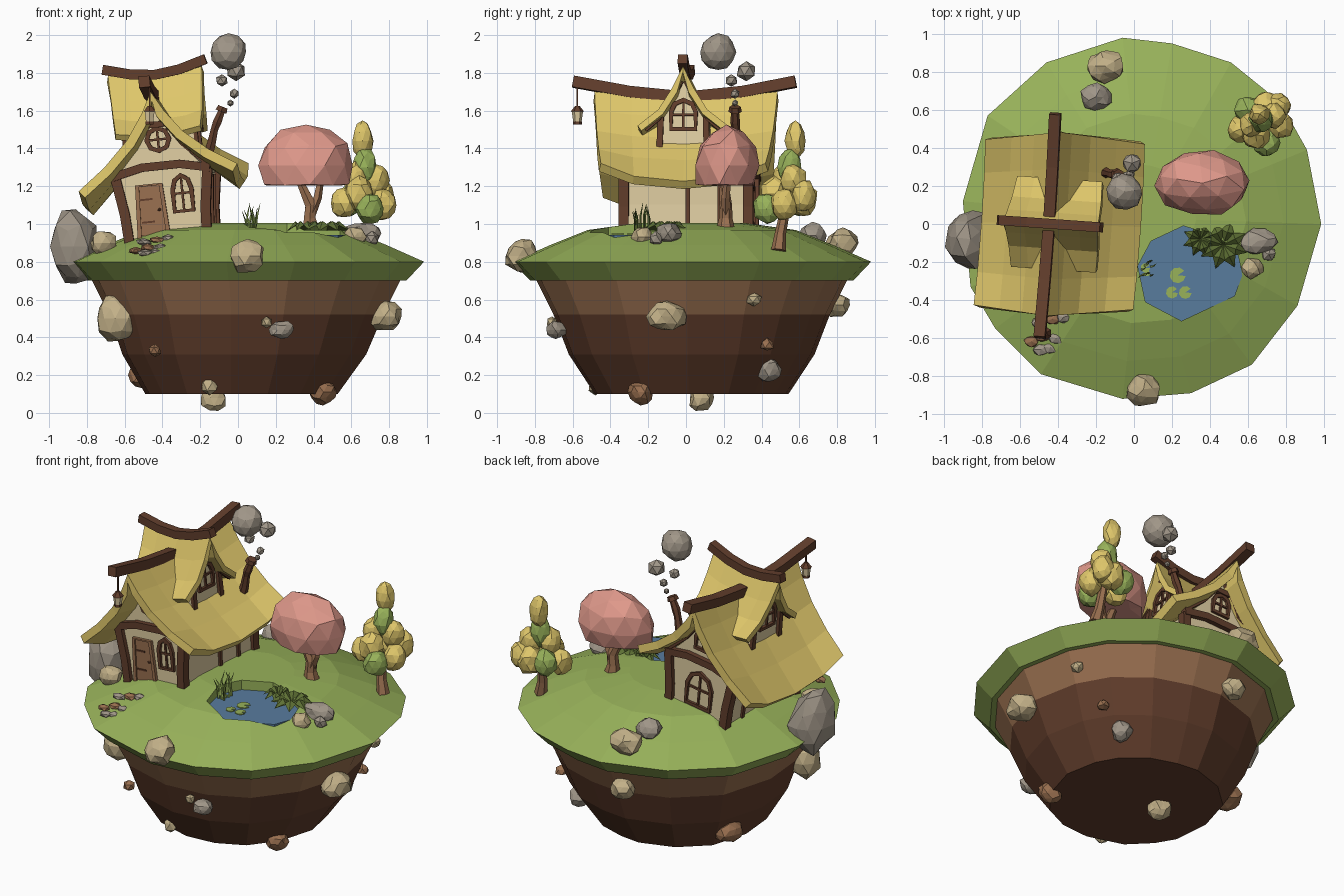
import bpy, bmesh, math, random
from mathutils import Matrix, Vector

if "Cube" in bpy.data.objects:
    bpy.data.objects.remove(bpy.data.objects["Cube"])

random.seed(4)


def mat(name, r, g, b):
    m = bpy.data.materials.new(name)
    m.diffuse_color = [((c / 255 + 0.055) / 1.055) ** 2.4 for c in (r, g, b)] + [1]
    m.use_nodes = True
    m.node_tree.nodes["Principled BSDF"].inputs["Base Color"].default_value = m.diffuse_color
    return m


GRASS = mat("grass green", 152, 178, 90)
DARK = mat("dark wood and deep soil", 98, 62, 44)
BROWN = mat("light wood and soil", 154, 112, 80)
YELLOW = mat("straw yellow", 222, 198, 106)
CREAM = mat("plaster cream", 224, 206, 162)
TAN = mat("tan stone", 194, 176, 136)
GREY = mat("grey stone", 160, 150, 136)
PINK = mat("blossom pink", 222, 152, 138)
WATER = mat("pond blue", 88, 124, 158)
LEAF = mat("dark leaf", 94, 112, 52)


def make(name, verts, faces, m, M=Matrix(), fix=True):
    me = bpy.data.meshes.new(name)
    me.from_pydata([M @ Vector(v) for v in verts], [], faces)
    if fix:
        bm = bmesh.new()
        bm.from_mesh(me)
        bmesh.ops.recalc_face_normals(bm, faces=bm.faces)
        bm.to_mesh(me)
        bm.free()
    me.materials.append(m)
    ob = bpy.data.objects.new(name, me)
    bpy.context.collection.objects.link(ob)
    return ob


def loft(name, rings, m, M=Matrix(), closed=False):
    n, k = len(rings[0]), len(rings)
    f = [(a * n + i, a * n + (i + 1) % n, (a + 1) % k * n + (i + 1) % n, (a + 1) % k * n + i)
         for a in range(k if closed else k - 1) for i in range(n)]
    if not closed:
        f += [tuple(range(n)), tuple(range((k - 1) * n, k * n))]
    return make(name, [v for r in rings for v in r], f, m, M)


def tube(name, pts, w, m, M=Matrix(), n=4, closed=False):
    """Beam along points; w is a half width or a list of them."""
    pts = [Vector(p) for p in pts]
    k, rings = len(pts), []
    d0 = (pts[-1] - pts[0] if not closed else (pts[1] - pts[0]).cross(pts[2] - pts[1])).normalized()
    up = d0 if closed else (Vector((0, 1, 0)) if abs(d0.z) > 0.6 else Vector((0, 0, 1)))
    for i, p in enumerate(pts):
        a = pts[i - 1] if closed or i else p
        b = pts[(i + 1) % k] if closed or i < k - 1 else p
        t = (b - a).normalized()
        s = t.cross(up).normalized()
        u = s.cross(t)
        r = (w[i] if isinstance(w, list) else w) * (1.414 if n == 4 else 1)
        rings.append([p + r * (math.cos(q) * s + math.sin(q) * u)
                      for q in [math.pi / n + 2 * math.pi * j / n for j in range(n)]])
    return loft(name, rings, m, M, closed)


def rock(name, c, r, m, level=2, jit=0.13, floor=None):
    bm = bmesh.new()
    bmesh.ops.create_icosphere(bm, subdivisions=level, radius=1)
    R = Matrix.Rotation(random.uniform(0, 6), 3, 'Z')
    vs = []
    for v in bm.verts:
        p = (R @ v.co) * (1 + random.uniform(-jit, jit))
        p = Vector((p.x * r[0] + c[0], p.y * r[1] + c[1], p.z * r[2] + c[2]))
        if floor:
            p.z = max(p.z, floor)
        vs.append(p)
    fs = [[v.index for v in f.verts] for f in bm.faces]
    bm.free()
    return make(name, vs, fs, m)


# Floating island: one outline, scaled in rings
OUT = [(-.06, .98), (.2, .95), (.51, .85), (.77, .64), (.91, .39), (.985, 0), (.86, -.43), (.62, -.74),
       (.3, -.89), (-.06, -.92), (-.49, -.79), (-.73, -.55), (-.86, -.33), (-.9, .12), (-.77, .57), (-.46, .85)]


def ring(s, z, dx=0):
    return [(.045 + dx + (x - .045) * s, .03 + (y - .03) * s, z) for x, y in OUT]


grass = loft("grass_top", [ring(s, z) for s, z in
             [(.3, 1.005), (.58, .968), (.79, .888), (1, .8), (.9, .7)]], GRASS)
soil = loft("soil", [ring(*r) for r in [(.87, .71), (.77, .52), (.685, .31, -.01), (.54, .1, -.025)]], BROWN)
soil.data.materials.append(DARK)
for f in soil.data.polygons:
    f.material_index = int(f.center.z < .52)

# Pond cut into the grass
POND = [(.02, -.22), (.09, -.09), (.26, -.01), (.42, -.06), (.54, -.13), (.57, -.27), (.53, -.38),
        (.42, -.43), (.25, -.51), (.06, -.41)]
cut = loft("pond_cutter", [[(x, y, z) for x, y in POND] for z in (.9, 1.2)], GRASS)
bo = grass.modifiers.new("pond", 'BOOLEAN')
bo.operation, bo.object, bo.solver = 'DIFFERENCE', cut, 'EXACT'
bpy.context.view_layer.objects.active = grass
bpy.ops.object.modifier_apply(modifier="pond")
bpy.data.objects.remove(cut)
loft("pond_water", [[(x, y, z) for x, y in POND] for z in (.89, .943)], WATER)
for x, y, r in [(.23, -.27, .042), (.2, -.36, .032), (.27, -.36, .034), (.06, -.23, .025), (.07, -.26, .015)]:
    pad = [(x, y)] + [(x + r * math.cos(a * .7 + .6), y + r * math.sin(a * .7 + .6)) for a in range(9)]
    loft("lily_pad", [[(a, b, z) for a, b in pad] for z in (.944, .949)], GRASS)

# Reeds and ferns
for i in range(10):
    x, y = .065 + random.uniform(-.03, .03), -.23 + random.uniform(-.05, .05)
    h, l = random.uniform(.08, .17), random.uniform(-.04, .04)
    tube("reed", [(x, y, .94), (x + l * .4, y, .95 + h * .6), (x + l, y + l * .5, .95 + h)],
         [.006, .006, .001], GRASS if i % 2 else LEAF, n=3)
for cx, cy, r in [(.35, -.08, .09), (.47, -.11, .125)]:
    for i in range(8):
        a = i * math.pi / 4 + cx
        c, s = math.cos(a), math.sin(a)
        q = [(0, 0, 0), (.6, .27, .03), (1.05, 0, 0), (.6, -.27, .03), (.55, 0, .05)]
        make("fern_leaf", [(cx + r * (u * c - v * s), cy + r * (u * s + v * c), .965 + z) for u, v, z in q],
             [(0, 4, 1), (1, 4, 2), (0, 3, 4), (3, 2, 4), (0, 1, 2, 3)], LEAF)

# Rocks on and in the island: x, y, z, rx, ry, rz
for m, rows in {
    GREY: [(-.86, -.08, .88, .125, .17, .2), (.23, -.69, .44, .065, .055, .05), (.46, .44, .23, .06, .065, .065),
           (.65, -.09, .95, .1, .07, .06), (.71, -.16, .92, .04, .04, .04), (-.2, .67, .94, .08, .07, .065)],
    TAN: [(-.71, -.3, .9, .07, .06, .065), (.05, -.87, .83, .09, .09, .09), (-.15, .83, .9, .1, .085, .075),
          (-.64, -.3, .5, .11, .1, .13), (.78, -.1, .51, .09, .1, .08), (-.15, -.48, .14, .05, .04, .05),
          (-.13, .08, .08, .07, .065, .075), (.74, .36, .6, .04, .045, .035), (-.1, .8, .57, .08, .065, .065),
          (.62, -.23, .93, .06, .055, .055), (.15, -.71, .48, .03, .03, .035)],
    BROWN: [(.45, -.24, .11, .075, .065, .065), (-.44, -.5, .33, .035, .04, .035), (-.5, .27, .2, .09, .09, .07),
            (.6, .43, .36, .04, .04, .035)]}.items():
    for r in rows:
        rock("rock", r[:3], r[3:], m, 2 if r[3] > .05 else 1)

# Stepping stones
for i, (x, y, z) in enumerate([(-.54, -.62, .86), (-.49, -.66, .845), (-.44, -.65, .85), (-.48, -.59, .875),
                               (-.41, -.6, .875), (-.5, -.52, .905), (-.43, -.5, .915), (-.37, -.49, .925)]):
    rock("step_stone", (x, y, z), (.042, .034, .02), BROWN if i % 3 == 0 else GREY, 1)

# House frame of reference: turned and leaning
W = Matrix.Translation((-.425, 0, 0)) @ Matrix.Rotation(math.radians(-4), 4, 'Z') \
    @ Matrix.Translation((.075, 0, .95)) @ Matrix.Rotation(math.radians(-6), 4, 'Y')


def mirrored(half):
    return [(-a, b) for a, b in half[:0:-1]] + half


def roof(name, half, L, sag0, sag1, thick, swap, lean=0, shift=0):
    prof, st = mirrored(half), [-1, -.6, 0, .6, 1]
    wmax, n = half[-1][0], len(half) * 2 - 1
    vs = []
    for t in st:
        for a, h in prof:
            k = abs(a) / wmax
            z = h - (sag0 + (sag1 - sag0) * k * k) * (1 - abs(t) ** 2.5) + lean * a
            b = t * L * (1 - .1 * k)
            a += shift * k
            vs.append((b, a, z) if swap else (a, b + .04 * a, z))
    fs = [(j * n + i, j * n + i + 1, j * n + n + i + 1, j * n + n + i) for j in range(4) for i in range(n - 1)]
    ob = make(name, vs, [f[::-1] for f in fs] if swap else fs, YELLOW, W, False)
    so = ob.modifiers.new("thickness", 'SOLIDIFY')
    so.thickness, so.offset = thick, -1


roof("main_roof", [(0, .755), (.06, .645), (.15, .52), (.28, .4), (.425, .3)], .485, .03, .095, .05, False, .07, -.012)
roof("dormer_roof", [(0, .865), (.06, .745), (.13, .635), (.24, .55)], .25, .035, .02, .035, True)
tube("main_ridge_beam", [(-.02, y, z) for y, z in [(-.6, .81), (-.3, .755), (0, .725), (.3, .755), (.58, .81)]], .03, DARK, W)
tube("dormer_ridge_beam", [(x, 0, z) for x, z in [(-.275, .9), (-.13, .86), (0, .845), (.13, .86), (.275, .9)]], .026, DARK, W)

# Walls
wall = mirrored([(0, .67), (.05, .57), (.12, .46), (.2, .37), (.24, .3), (.22, .13), (.21, -.07)])
loft("house_walls", [[(x, y, z) for x, z in wall] for y in (-.31, .35)], CREAM, W)
dorm = mirrored([(0, .79), (.05, .68), (.12, .59), (.14, .56), (.14, .42)])
loft("dormer_walls", [[(x, y, z) for y, z in dorm] for x in (-.18, .18)], CREAM, W)


# Window frames with glazing bars, drawn in a wall plane
def window(put, c, h, w, tall, arched=True):
    if arched:
        o = [(-w, 0), (w, 0), (w, tall * .6), (w * .7, tall * .87), (0, tall), (-w * .7, tall * .87), (-w, tall * .6)]
        mid = tall * .5
    else:
        o = [(w * math.cos(a * .785), w * math.sin(a * .785)) for a in range(8)]
        mid, tall = 0, w
    tube("window_frame", [put(c + a, h + b) for a, b in o], .012, DARK, W, closed=True)
    tube("window_bar", [put(c, h + (0 if arched else -w)), put(c, h + tall)], .006, DARK, W)
    tube("window_bar", [put(c - w, h + mid), put(c + w, h + mid)], .006, DARK, W)


def front(x, h): return (x, -.315, h)
def back(x, h): return (x, .355, h)


window(front, .1, .11, .05, .19)
window(front, 0, .5, .06, 0, False)
window(back, 0, .05, .09, .22)
window(back, 0, .43, .055, .13)
for s in (-1, 1):
    window(lambda y, h: (s * .186, y, h), 0, .535, .065, .155)
    for t in (-1, 1):
        tube("dormer_post", [(s * .185, t * .125, .43), (s * .185, t * .12, .6)], .016, DARK, W)
        tube("dormer_rafter", [(s * .2, t * a, h) for a, h in [(.01, .79), (.065, .685), (.13, .59), (.2, .53)]],
             .011, DARK, W)
    # Corner and side posts
    for y in (-.31, .35):
        tube("corner_post", [(s * x, y, h) for x, h in [(.205, -.06), (.215, .12), (.245, .32)]], .026, DARK, W)
    for y in (.03, .2):
        tube("side_post", [(s * x, y, h) for x, h in [(.21, -.06), (.222, .12), (.24, .29)]], .012, DARK, W)

# Curved cross beams and gable rafters, front and back
for y in (-.32, .36):
    tube("cross_beam", [(x, y, h) for x, h in [(-.26, .325), (-.1, .36), (.1, .36), (.26, .325)]], .022, DARK, W)
    tube("collar_beam", [(-.055, y, .58), (.055, y, .58)], .016, DARK, W)
    for s in (-1, 1):
        tube("gable_rafter", [(s * a, y, h) for a, h in [(0, .69), (.05, .585), (.13, .47), (.25, .35)]], .016, DARK, W)

# Door
loft("door", [[(-.14, y, 0), (-.005, y, 0), (-.015, y, .26), (-.13, y, .26)] for y in (-.32, -.3)], BROWN, W)
tube("door_frame", [(x, -.318, h) for x, h in [(-.15, -.02), (-.135, .265), (-.01, .265), (.005, -.02)]], .011, BROWN, W)
for h in (.07, .19):
    tube("door_band", [(-.13, -.321, h), (-.06, -.321, h)], .005, DARK, W)
rock("door_knob", W @ Vector((-.03, -.325, .13)), (.01, .01, .01), DARK, 1)

# Hanging lantern at the front beam
LX, LY = -.468, -.575
tube("lantern_chain", [(LX, LY, 1.6), (LX, LY, 1.74)], .004, DARK)
tube("lantern_cap", [(LX, LY, 1.595), (LX, LY, 1.625)], [.036, .012], DARK, n=6)
tube("lantern_glass", [(LX, LY, 1.54), (LX, LY, 1.595)], [.022, .03], CREAM, n=6)
tube("lantern_base", [(LX, LY, 1.528), (LX, LY, 1.542)], .024, DARK, n=6)

# Crooked chimney pipe and smoke puffs
tube("chimney_pipe", [(-.16, .27, 1.36), (-.14, .27, 1.43), (-.125, .265, 1.5), (-.11, .26, 1.54), (-.085, .26, 1.6)],
     [.03, .026, .022, .026, .02], DARK, n=6)
tube("chimney_cap", [(-.09, .26, 1.595), (-.08, .26, 1.62)], [.036, .03], DARK, n=6)
for x, y, z, r in [(-.05, .17, 1.91, .096), (-.01, .32, 1.81, .055), (-.085, .24, 1.76, .034),
                   (-.02, .26, 1.69, .026), (-.04, .26, 1.64, .018)]:
    rock("smoke_puff", (x, y, z), (r, r, r), GREY, 2 if r > .09 else 1, .06)

# Blossom tree
rock("blossom_canopy", (.36, .215, 1.31), (.255, .175, .215), PINK, 2, .06, 1.205)
tube("blossom_trunk", [(.39, .21, .95), (.38, .21, 1.03), (.385, .21, 1.1), (.32, .2, 1.24)], [.055, .036, .034, .02], BROWN, n=6)
tube("blossom_branch", [(.385, .21, 1.06), (.42, .21, 1.14), (.44, .22, 1.25)], [.03, .024, .018], BROWN, n=5)

# Clustered autumn tree
tube("cluster_trunk", [(.71, .49, .86), (.69, .5, .95), (.68, .53, 1.1)], [.04, .03, .025], BROWN, n=6)
for i, (x, y, z, r, h) in enumerate([
        (.66, .58, 1.44, .055, .1), (.67, .55, 1.3, .065, .1), (.62, .52, 1.24, .065, .085), (.73, .57, 1.23, .07, .085),
        (.56, .5, 1.11, .07, .08), (.7, .43, 1.08, .075, .08), (.77, .52, 1.1, .07, .085), (.7, .62, 1.13, .08, .09),
        (.6, .6, 1.13, .075, .085), (.64, .47, 1.16, .075, .095), (.76, .62, 1.15, .065, .085)]):
    rock("leaf_clump", (x, y, z), (r, r, h), GRASS if i in (1, 5, 8) else YELLOW, 2, .1)
